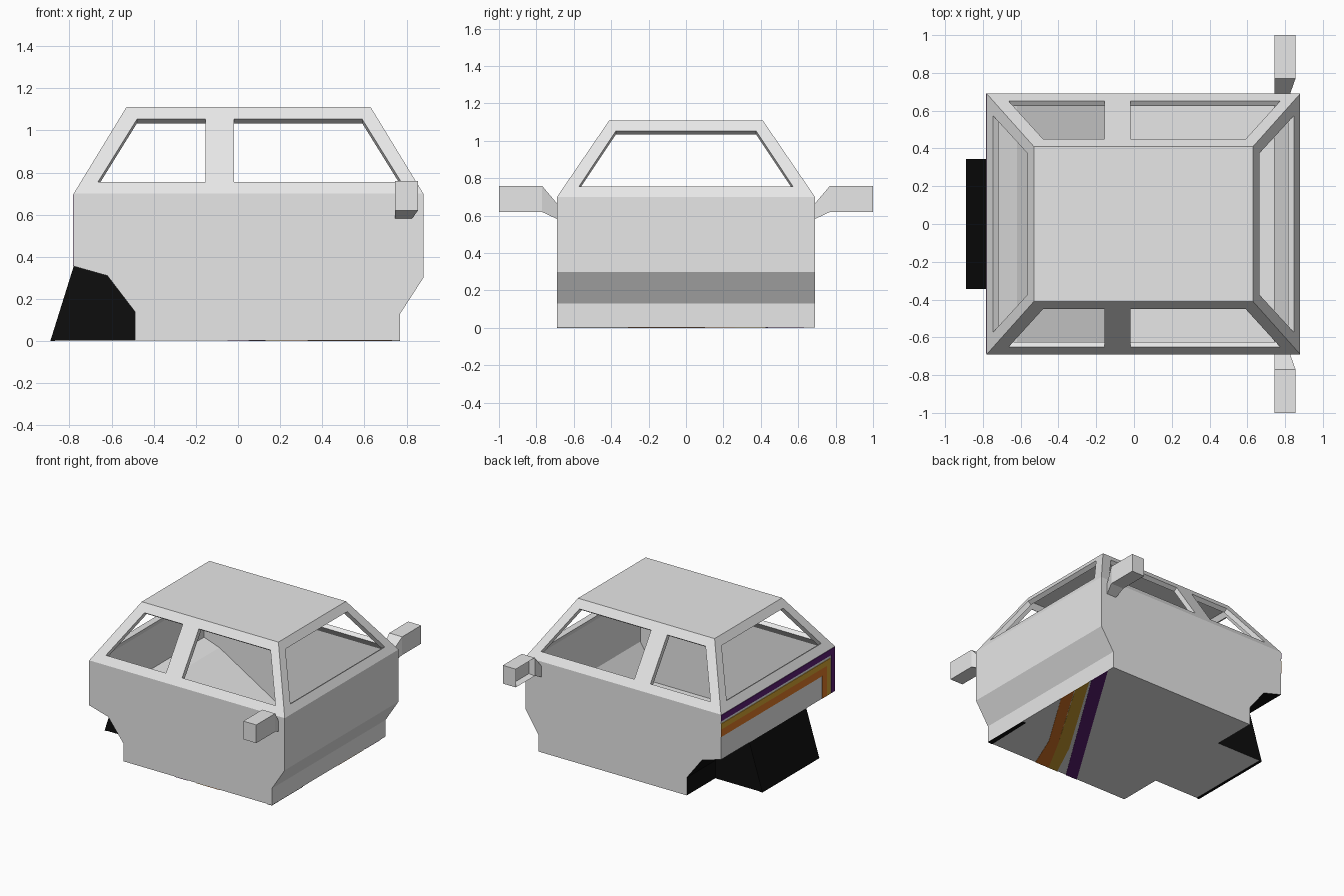
import bpy, bmesh

if "Cube" in bpy.data.objects:
    bpy.data.objects.remove(bpy.data.objects["Cube"])


def material(name, r, g, b):
    m = bpy.data.materials.new(name)
    m.diffuse_color = (r, g, b, 1)
    m.use_nodes = True
    m.node_tree.nodes["Principled BSDF"].inputs["Base Color"].default_value = m.diffuse_color
    return m


GREY = material("light grey", 0.8, 0.8, 0.8)
BLACK = material("black", 0.004, 0.004, 0.004)
PURPLE = material("purple", 0.11, 0.014, 0.18)
YELLOW = material("yellow", 0.66, 0.37, 0.032)
ORANGE = material("orange", 0.72, 0.19, 0.02)


def finish(bm, name, *mats, recalc=True):
    bmesh.ops.remove_doubles(bm, verts=bm.verts, dist=1e-5)
    if recalc:
        bmesh.ops.recalc_face_normals(bm, faces=bm.faces)
    me = bpy.data.meshes.new(name)
    bm.to_mesh(me)
    bm.free()
    for m in mats:
        me.materials.append(m)
    ob = bpy.data.objects.new(name, me)
    bpy.context.collection.objects.link(ob)
    return ob


def face(bm, pts):
    return bm.faces.new([bm.verts.new(p) for p in pts])


def prism(bm, loop_a, loop_b):
    """Closed solid between two matching loops."""
    a = [bm.verts.new(p) for p in loop_a]
    b = [bm.verts.new(p) for p in loop_b]
    n = len(a)
    bm.faces.new(a[::-1])
    bm.faces.new(b)
    for i in range(n):
        j = (i + 1) % n
        bm.faces.new((a[i], a[j], b[j], b[i]))


def side_solid(profile, half):
    bm = bmesh.new()
    prism(bm, [(x, -half, z) for x, z in profile], [(x, half, z) for x, z in profile])
    bmesh.ops.recalc_face_normals(bm, faces=bm.faces)
    bm.normal_update()
    return bm


def remove_top(bm):
    top = [f for f in bm.faces if f.normal.z > 0.99 and f.calc_center_median().z > 0.6]
    bmesh.ops.delete(bm, geom=top, context='FACES')


# Lower body, open at the top, with black wheel arch faces
F = 0.003
bm = side_solid([(-.78, .70), (-.78, .355), (-.62, .31), (-.49, .14), (-.49, F), (.77, F),
                 (.77, .13), (.88, .30), (.88, .70)], .69)
remove_top(bm)
for f in bm.faces:
    c = f.calc_center_median()
    if c.x < -.45 and c.z < .34 and abs(f.normal.y) < .5:
        f.material_index = 1
finish(bm, "lower_body", GREY, BLACK, recalc=False)

# Interior lining with sloping rear floor, facing inwards
bm = side_solid([(-.75, .685), (-.75, .37), (-.62, .325), (-.13, .03), (.74, .03),
                 (.74, .14), (.85, .31), (.85, .685)], .66)
remove_top(bm)
bmesh.ops.reverse_faces(bm, faces=bm.faces)
finish(bm, "interior_lining", GREY, recalc=False)

# Rear housing between the wheel arches: black with a grey underside
bm = side_solid([(-.78, .355), (-.89, F), (-.49, F), (-.49, .14), (-.62, .31)], .345)
for f in bm.faces:
    f.material_index = 1 if f.normal.z < -.99 else 0
finish(bm, "rear_housing", BLACK, GREY, recalc=False)

# Cabin: tapered frame with window openings
Z0, Z1, ZB, ZT = .70, 1.11, .755, 1.053
X0, X1, R0, R1, YB, YR = -.78, .88, -.53, .63, .69, .41


def lerp(a, b, z):
    return a + (b - a) * (z - Z0) / (Z1 - Z0)


bm = bmesh.new()
for s in (-1, 1):
    def P(x, z):
        return (x, s * lerp(YB, YR, z), z)
    A, B, C, D = P(X0, Z0), P(X1, Z0), P(R1, Z1), P(R0, Z1)
    a, b, c, d = P(-.665, ZB), P(-.155, ZB), P(-.155, ZT), P(-.48, ZT)
    e, f, g, h = P(-.018, ZB), P(.775, ZB), P(.59, ZT), P(-.018, ZT)
    for loop in ([A, a, d, D], [f, B, C, g], [A, B, f, e, b, a],
                 [D, d, c, h, g, C], [b, e, h, c]):
        face(bm, loop)
for xb, xr in ((X0, R0), (X1, R1)):
    def Q(y, z):
        return (lerp(xb, xr, z), y, z)
    outer = [Q(-YB, Z0), Q(YB, Z0), Q(YR, Z1), Q(-YR, Z1)]
    inner = [Q(-.573, ZB), Q(.573, ZB), Q(.375, ZT), Q(-.375, ZT)]
    for i in range(4):
        j = (i + 1) % 4
        face(bm, [outer[i], outer[j], inner[j], inner[i]])
face(bm, [(R0, -YR, Z1), (R1, -YR, Z1), (R1, YR, Z1), (R0, YR, Z1)])
cabin = finish(bm, "cabin_frame", GREY)
mod = cabin.modifiers.new("thickness", 'SOLIDIFY')
mod.thickness = .035
mod.offset = -1
mod.use_even_offset = True

# Side mirrors: hollow-backed box on a tapered arm
for s, side in ((-1, "right"), (1, "left")):
    bm = bmesh.new()

    def rect(y, xa, xb, za, zb):
        return [(xa, s * y, za), (xb, s * y, za), (xb, s * y, zb), (xa, s * y, zb)]
    prism(bm, rect(.77, .745, .855, .62, .76), rect(1.0, .745, .855, .62, .76))
    bmesh.ops.recalc_face_normals(bm, faces=bm.faces)
    bm.normal_update()
    back = [f for f in bm.faces if f.normal.x < -.9]
    bmesh.ops.inset_region(bm, faces=back, thickness=.018)
    bmesh.ops.translate(bm, verts=back[0].verts[:], vec=(.04, 0, 0))
    finish(bm, side + "_mirror", GREY)
    bm = bmesh.new()
    prism(bm, rect(.685, .745, .825, .58, .66), rect(.77, .745, .855, .62, .76))
    finish(bm, side + "_mirror_arm", GREY)

# Rear stripes: L-shaped bands along the top and down one edge
for name, mat, zo, zi, yo, yi in (("purple", PURPLE, .695, .65, -.685, -.645),
                                  ("yellow", YELLOW, .63, .587, -.63, -.59),
                                  ("orange", ORANGE, .587, .53, -.59, -.535)):
    L = [(.69, zo), (yo, zo), (yo, .357), (yi, .357), (yi, zi), (.69, zi)]
    bm = bmesh.new()
    prism(bm, [(-.779, y, z) for y, z in L], [(-.784, y, z) for y, z in L])
    finish(bm, name + "_rear_stripe", mat)

# Painted plates on the underside
for name, mat, pts in (
        ("purple_floor_stripe", PURPLE, [(.77, .63), (.77, .45), (.05, -.69), (-.05, -.69)]),
        ("yellow_floor_stripe", YELLOW, [(.77, .425), (.77, .27), (.38, -.38), (.21, -.69),
                                         (.13, -.69), (.275, -.385)]),
        ("orange_floor_stripe", ORANGE, [(.77, .26), (.77, .115), (.45, -.40), (.33, -.69),
                                         (.21, -.69), (.38, -.38)]),
        ("black_floor_patch", BLACK, [(.77, -.31), (.77, -.69), (.73, -.69), (.74, -.31)]),
        ("black_housing_edge", BLACK, [(-.89, -.345), (-.89, .345), (-.87, .345), (-.87, -.345)])):
    bm = bmesh.new()
    prism(bm, [(x, y, 0) for x, y in pts], [(x, y, F + .001) for x, y in pts])
    finish(bm, name, mat)
